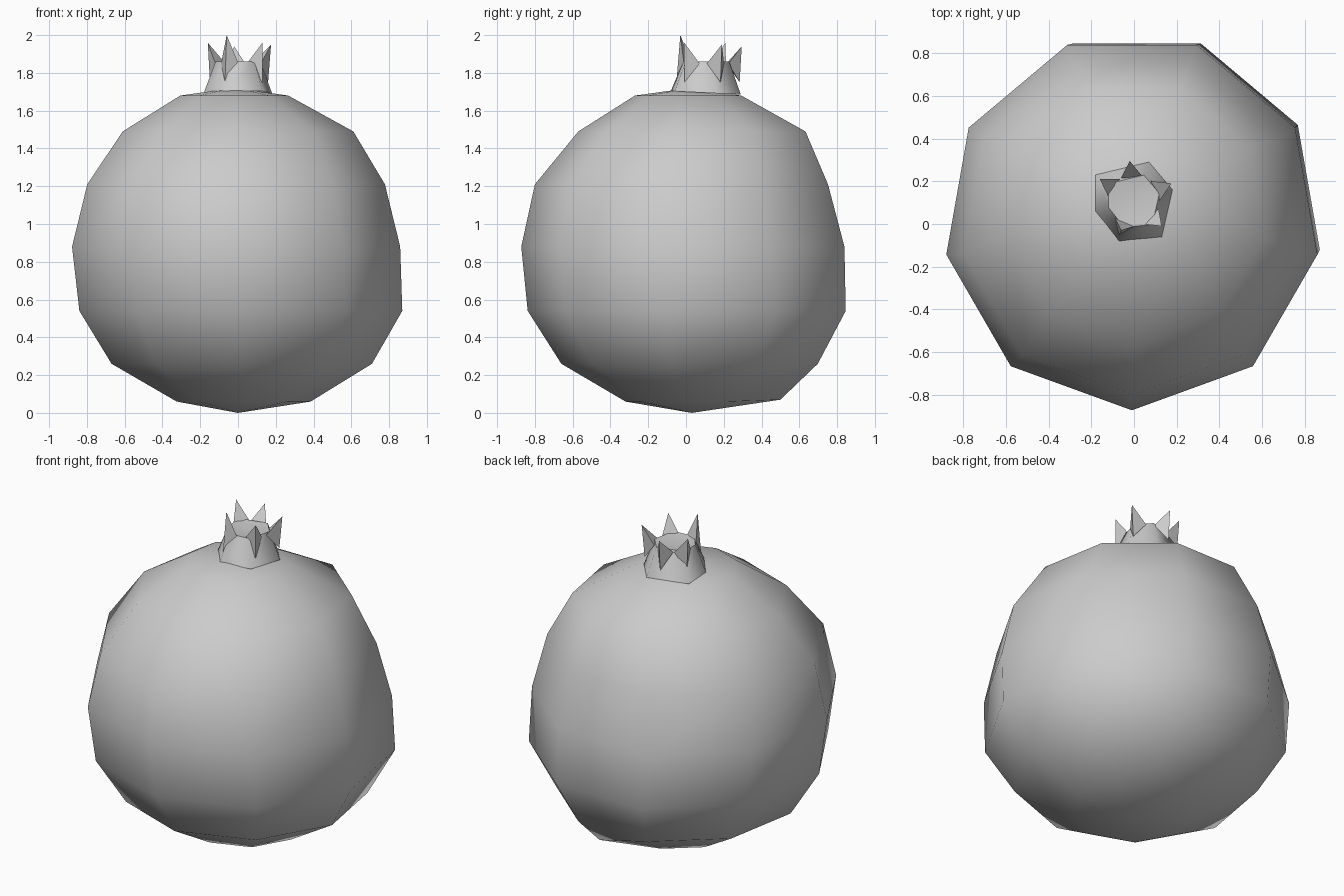
import bpy
import bmesh
from math import sin, cos, radians
from mathutils import Vector

old = bpy.data.objects.get("Cube")
if old:
    bpy.data.objects.remove(old, do_unlink=True)

grey = bpy.data.materials.new("plain grey")
grey.use_nodes = True
GREY = (0.6, 0.6, 0.6, 1)
grey.diffuse_color = GREY
grey.node_tree.nodes["Principled BSDF"].inputs["Base Color"].default_value = GREY


def finish(name, bm, smooth_angle):
    bmesh.ops.recalc_face_normals(bm, faces=bm.faces)
    mesh = bpy.data.meshes.new(name)
    bm.to_mesh(mesh)
    bm.free()
    mesh.materials.append(grey)
    obj = bpy.data.objects.new(name, mesh)
    bpy.context.collection.objects.link(obj)
    bpy.ops.object.select_all(action='DESELECT')
    obj.select_set(True)
    bpy.context.view_layer.objects.active = obj
    bpy.ops.object.shade_smooth_by_angle(angle=radians(smooth_angle))
    return obj


def loft(bm, rings):
    """Bridge closed rings of vertices that have equal counts."""
    n = len(rings[0])
    for low, high in zip(rings, rings[1:]):
        for i in range(n):
            j = (i + 1) % n
            bm.faces.new((low[i], low[j], high[j], high[i]))


def fan(bm, ring, point):
    tip = bm.verts.new(point)
    for i, v in enumerate(ring):
        bm.faces.new((v, ring[(i + 1) % len(ring)], tip))


# Fruit: nine-sided, slightly lopsided globe (height, centre x, centre y, radius)
SIDES = 9
PROFILE = [
    (0.06, 0.03, 0.04, 0.36), (0.26, 0.02, 0.04, 0.70),
    (0.54, 0.015, 0.03, 0.868), (0.88, -0.01, 0.01, 0.882),
    (1.21, -0.01, 0.0, 0.80), (1.49, 0.0, 0.05, 0.62),
    (1.68, -0.02, 0.02, 0.29),
]
bm = bmesh.new()
rings = []
for z, cx, cy, r in PROFILE:
    ring = []
    for i in range(SIDES):
        a = radians(-90 + i * 360 / SIDES)
        ring.append(bm.verts.new((cx + r * cos(a), cy + r * sin(a), z)))
    rings.append(ring)
# uneven underside at the back
rings[0][4].co = Vector((0.25, 0.50, 0.07))
loft(bm, rings)
fan(bm, rings[0], (0, 0.03, 0))
fan(bm, rings[-1], (-0.02, 0.02, 1.72))
finish("fruit_body", bm, 85)

# Crown: tapered cup with a shallow hollow
CENTRE = Vector((0, 0.11, 0))
FOOT = [(-0.18, 0.06), (-0.07, -0.08), (0.13, -0.06),
        (0.18, 0.16), (0.07, 0.29), (-0.18, 0.23)]
bm = bmesh.new()
foot, rim = [], []
for x, y in FOOT:
    out = Vector((x, y, 0)) - CENTRE
    foot.append(bm.verts.new((x, y, 1.70 - 0.05 * y)))
    rim.append(bm.verts.new(CENTRE + out * 0.66 + Vector((0, 0, 1.86))))
loft(bm, [foot, rim])
fan(bm, rim, CENTRE + Vector((0, 0, 1.84)))
finish("crown_cup", bm, 75)

# Sepals: five pointed spikes standing round the rim
TIPS = [(-0.06, -0.03, 2.0), (0.13, -0.01, 1.96), (0.175, 0.19, 1.95),
        (-0.02, 0.295, 1.94), (-0.16, 0.21, 1.96)]
for n, tip in enumerate(TIPS, 1):
    out = Vector((tip[0], tip[1], 0)) - CENTRE
    out.normalize()
    side = Vector((-out.y, out.x, 0))
    bm = bmesh.new()
    corners = [bm.verts.new(CENTRE + p) for p in (
        out * 0.11 + side * 0.05 + Vector((0, 0, 1.85)),
        out * 0.11 - side * 0.05 + Vector((0, 0, 1.85)),
        out * 0.175 + Vector((0, 0, 1.75)))]
    bm.faces.new(corners)
    fan(bm, corners, tip)
    finish(f"sepal_{n}", bm, 30)
